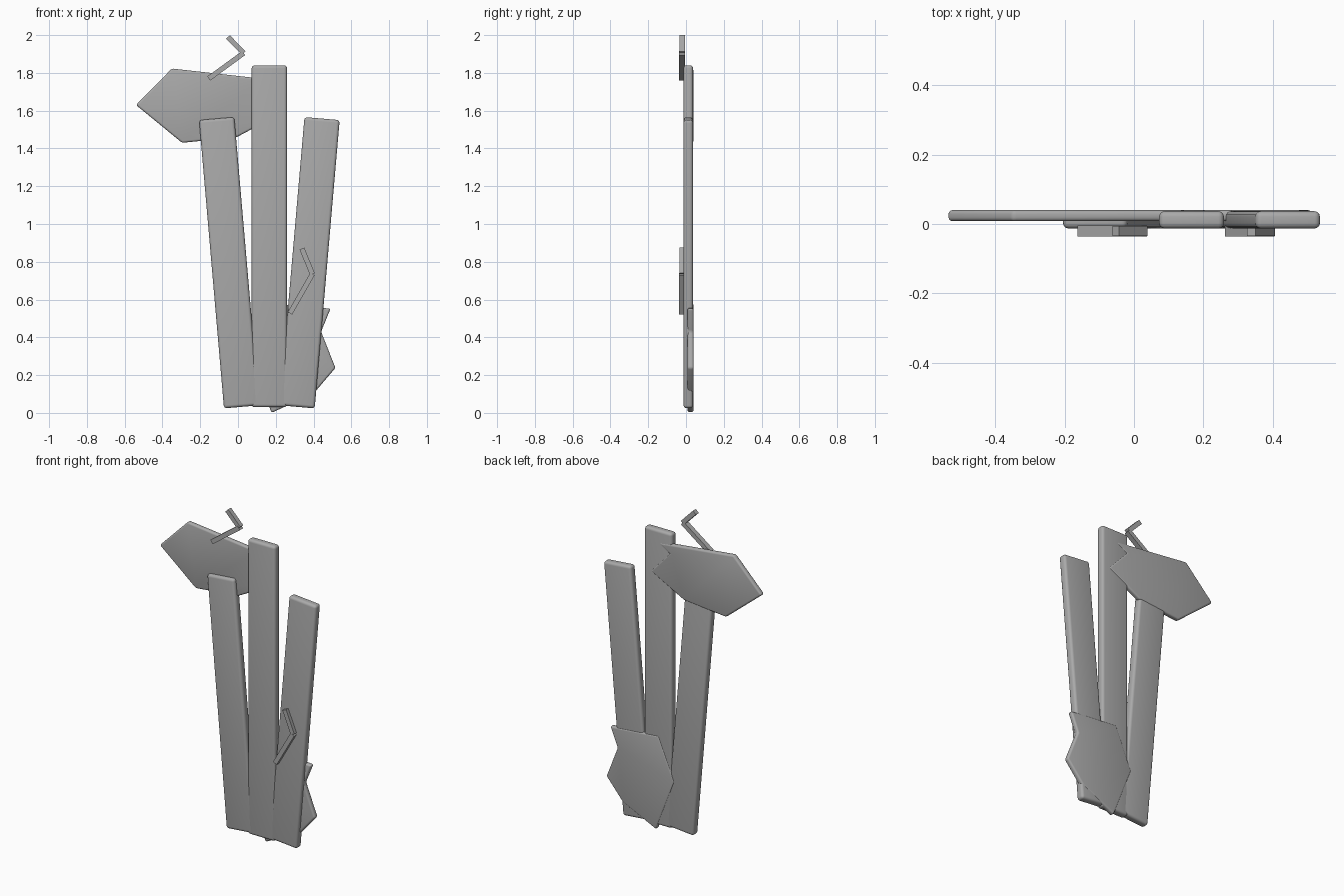
import bpy, bmesh, math
from mathutils import Vector

cube = bpy.data.objects.get("Cube")
if cube:
    bpy.data.objects.remove(cube, do_unlink=True)

grey = bpy.data.materials.new("plain_grey")
grey.use_nodes = True
grey.diffuse_color = (0.4, 0.4, 0.4, 1)
grey.node_tree.nodes["Principled BSDF"].inputs["Base Color"].default_value = (0.4, 0.4, 0.4, 1)


def plate(name, outline, front, back, bevel=0.0):
    """Extrude an (x, z) outline from front to back and round its edges."""
    bm = bmesh.new()
    face = bm.faces.new([bm.verts.new((x, front, z)) for x, z in outline])
    ext = bmesh.ops.extrude_face_region(bm, geom=[face])
    moved = [v for v in ext["geom"] if isinstance(v, bmesh.types.BMVert)]
    bmesh.ops.translate(bm, vec=(0, back - front, 0), verts=moved)
    bmesh.ops.recalc_face_normals(bm, faces=bm.faces[:])
    if bevel:
        bmesh.ops.bevel(bm, geom=bm.edges[:], offset=bevel, segments=4,
                        profile=0.5, affect='EDGES', clamp_overlap=True)
    mesh = bpy.data.meshes.new(name)
    bm.to_mesh(mesh)
    bm.free()
    mesh.materials.append(grey)
    obj = bpy.data.objects.new(name, mesh)
    bpy.context.collection.objects.link(obj)
    bpy.ops.object.select_all(action='DESELECT')
    obj.select_set(True)
    bpy.context.view_layer.objects.active = obj
    bpy.ops.object.shade_smooth_by_angle(angle=math.radians(35))
    return obj


def bar(name, start, end, width, front, back, bevel=0.0):
    """Straight strip between two (x, z) points."""
    a, b = Vector(start), Vector(end)
    d = (b - a).normalized()
    side = Vector((-d.y, d.x)) * width / 2
    return plate(name, [a - side, b - side, b + side, a + side], front, back, bevel)


# Three fanned planks
PLANK_X = 0.166
for name, foot, head in (
        ("right_plank", (-0.147, 0.032), (-0.279, 1.558)),
        ("middle_plank", (0, 0.03), (0, 1.84)),
        ("left_plank", (0.147, 0.032), (0.279, 1.558))):
    bar(name, (PLANK_X + foot[0], foot[1]), (PLANK_X + head[0], head[1]),
        0.187, -0.013, 0.037, 0.016)

# Notched plates fixed behind the planks
plate("upper_back_plate",
      [(-0.54, 1.63), (-0.35, 1.823), (0.167, 1.765), (0.086, 1.717),
       (0.215, 1.578), (-0.01, 1.458), (-0.296, 1.43)], 0.008, 0.04, 0.011)
plate("lower_back_plate",
      [(0.49, 0.552), (0.16, 0.58), (0.052, 0.324), (0.178, 0),
       (0.405, 0.108), (0.516, 0.238), (0.44, 0.43)], 0.008, 0.04, 0.011)

# Bent strips on the front, two bars each
for name, tip, bend, tail in (
        ("upper_bent_strip", (-0.053, 1.99), (0.03, 1.905), (-0.155, 1.77)),
        ("lower_bent_strip", (0.338, 0.87), (0.394, 0.735), (0.275, 0.527))):
    bar(name + "_short_bar", tip, bend, 0.027, -0.034, -0.006)
    bar(name + "_long_bar", tail, bend, 0.027, -0.036, -0.005)
